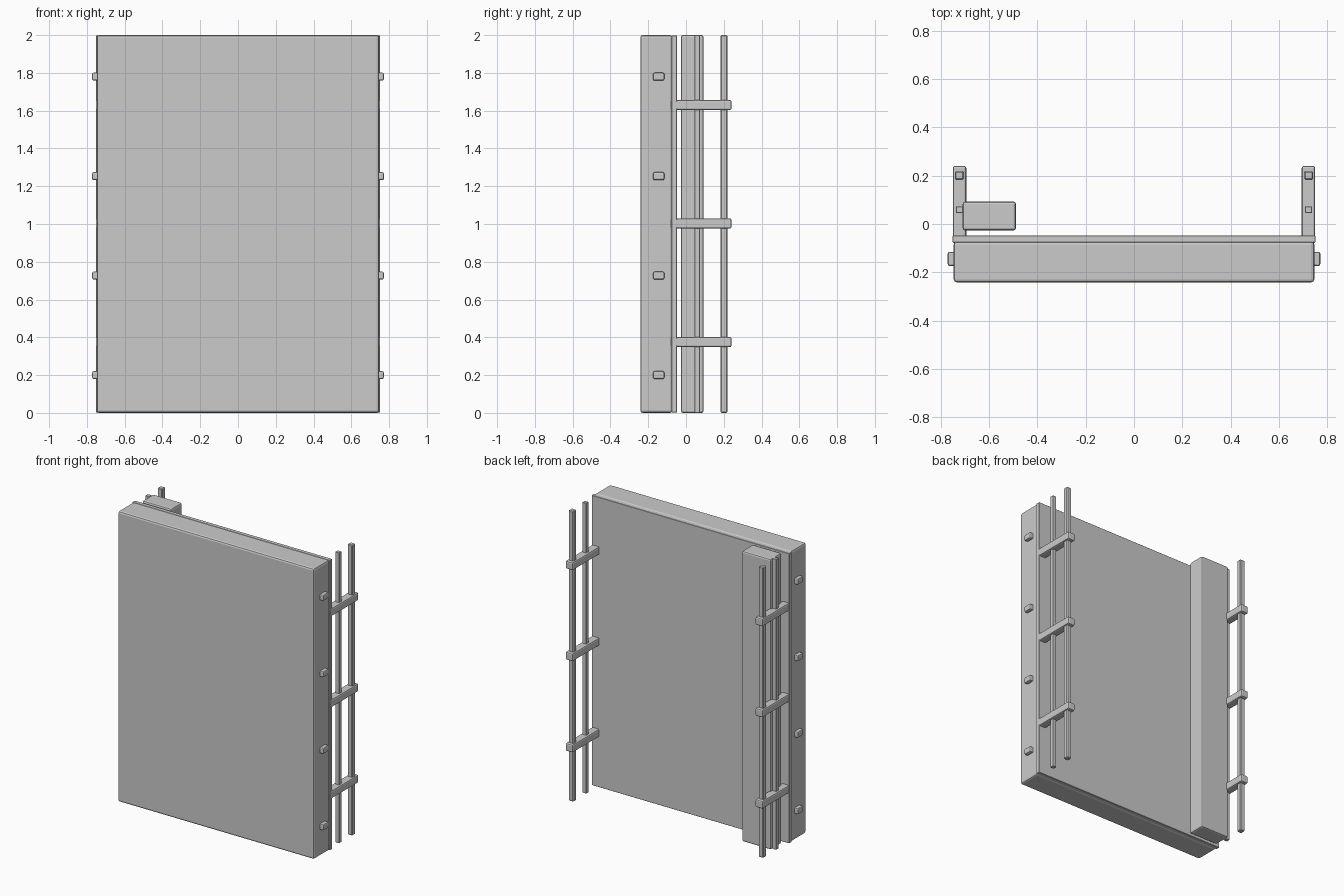
import bpy
import bmesh

if "Cube" in bpy.data.objects:
    bpy.data.objects.remove(bpy.data.objects["Cube"])


def box(name, x, y, z, bevel=0.0, segments=2):
    """Box from (min, max) ranges, with optional rounded edges."""
    bm = bmesh.new()
    bmesh.ops.create_cube(bm, size=1.0)
    for v in bm.verts:
        for i, (lo, hi) in enumerate((x, y, z)):
            v.co[i] = lo if v.co[i] < 0 else hi
    mesh = bpy.data.meshes.new(name)
    bm.to_mesh(mesh)
    bm.free()
    obj = bpy.data.objects.new(name, mesh)
    bpy.context.collection.objects.link(obj)
    if bevel:
        mod = obj.modifiers.new("bevel", 'BEVEL')
        mod.width = bevel
        mod.segments = segments
    return obj


def pair(name, x, y, z, bevel=0.0, segments=2):
    """Matching boxes on the right and left sides."""
    box(name + "_right", x, y, z, bevel, segments)
    box(name + "_left", (-x[1], -x[0]), y, z, bevel, segments)


# Front panel and thin backing sheet
box("front_panel", (-0.747, 0.747), (-0.242, -0.072), (0, 2), 0.013)
box("backing_sheet", (-0.752, 0.752), (-0.076, -0.048), (0.002, 1.998), 0.002, 1)

# Pegs on the panel edges
for i, z in enumerate((0.2, 0.727, 1.253, 1.78)):
    pair(f"edge_peg_{i}", (0.735, 0.772), (-0.174, -0.115),
         (z - 0.021, z + 0.021), 0.008)

# Side brackets reaching back
for i, z in enumerate((0.375, 1.003, 1.63)):
    pair(f"bracket_{i}", (0.695, 0.751), (-0.08, 0.241),
         (z - 0.027, z + 0.027), 0.009)

# Long vertical rods carried by the brackets
pair("outer_rod", (0.705, 0.742), (0.183, 0.219), (0, 2), 0.005, 1)
pair("inner_rod", (0.709, 0.738), (0.046, 0.073), (0, 2), 0.002, 1)

# Post behind the panel on the left
box("rear_post", (-0.71, -0.489), (-0.027, 0.093), (0, 2), 0.011)
